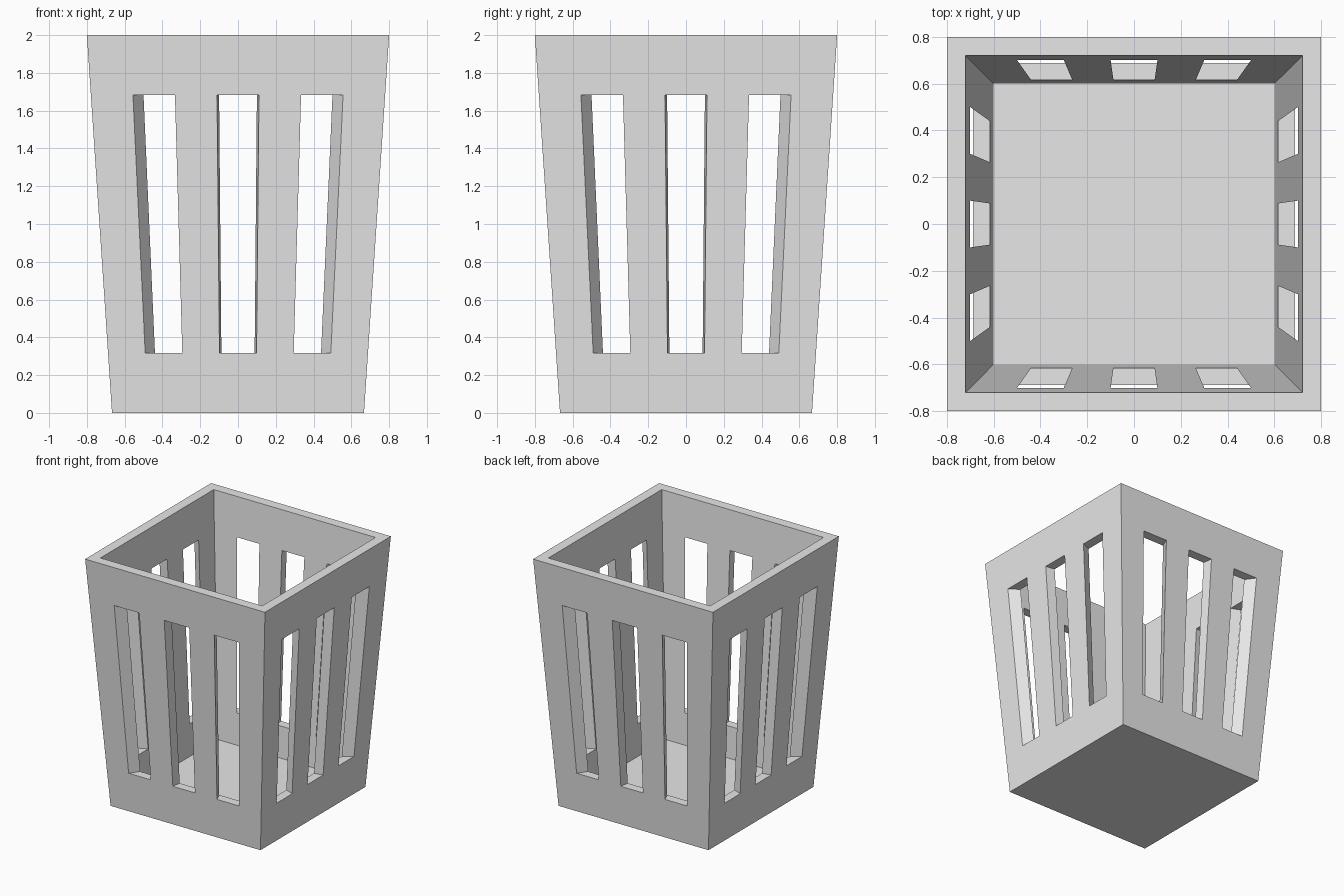
import bpy, bmesh
from math import pi
from mathutils import Matrix

HEIGHT = 2.0
FLOOR = 0.067
SLOT_BOTTOM, SLOT_TOP = 0.317, 1.683

cube = bpy.data.objects.get("Cube")
if cube:
    bpy.data.objects.remove(cube, do_unlink=True)


def make_material(name, color):
    mat = bpy.data.materials.new(name)
    mat.use_nodes = True
    mat.diffuse_color = color
    mat.node_tree.nodes["Principled BSDF"].inputs["Base Color"].default_value = color
    return mat


def add_prism(bm, bottom, top):
    """Close two four-point loops into a solid."""
    low = [bm.verts.new(p) for p in bottom]
    high = [bm.verts.new(p) for p in top]
    bm.faces.new(low[::-1])
    bm.faces.new(high)
    for i in range(4):
        j = (i + 1) % 4
        bm.faces.new((low[i], low[j], high[j], high[i]))
    return low + high


def square(half, z):
    return [(-half, -half, z), (half, -half, z), (half, half, z), (-half, half, z)]


def make_object(name, bm):
    bmesh.ops.recalc_face_normals(bm, faces=bm.faces)
    mesh = bpy.data.meshes.new(name)
    bm.to_mesh(mesh)
    bm.free()
    obj = bpy.data.objects.new(name, mesh)
    bpy.context.collection.objects.link(obj)
    return obj


# Tapered solid body
bm = bmesh.new()
add_prism(bm, square(0.667, 0), square(0.8, HEIGHT))
basket = make_object("basket", bm)
basket.data.materials.append(make_material("light grey", (0.8, 0.8, 0.8, 1)))

# Hollow interior, continued a little above the rim
bm = bmesh.new()
slope = (0.72 - 0.6) / (HEIGHT - FLOOR)
add_prism(bm, square(0.6, FLOOR), square(0.72 + slope * 0.1, HEIGHT + 0.1))
hollow = make_object("hollow_cutter", bm)

# Three slots per side, with side walls that point at the centre axis
bm = bmesh.new()
near, far = 0.5, 0.95
for side in range(4):
    turn = Matrix.Rotation(side * pi / 2, 3, "Z")
    for column in (-4, 0, 4):
        a, b = (column - 1) / 7, (column + 1) / 7
        plan = [(a * far, -far), (b * far, -far), (b * near, -near), (a * near, -near)]
        verts = add_prism(bm, [(x, y, SLOT_BOTTOM) for x, y in plan],
                          [(x, y, SLOT_TOP) for x, y in plan])
        bmesh.ops.rotate(bm, verts=verts, cent=(0, 0, 0), matrix=turn)
slots = make_object("slot_cutter", bm)

# Cut the body, then drop the cutters
bpy.context.view_layer.objects.active = basket
for cutter in (hollow, slots):
    cutter.hide_render = True
    cut = basket.modifiers.new(cutter.name, "BOOLEAN")
    cut.operation = "DIFFERENCE"
    cut.solver = "EXACT"
    cut.object = cutter
    bpy.ops.object.modifier_apply(modifier=cut.name)
    bpy.data.objects.remove(cutter, do_unlink=True)
